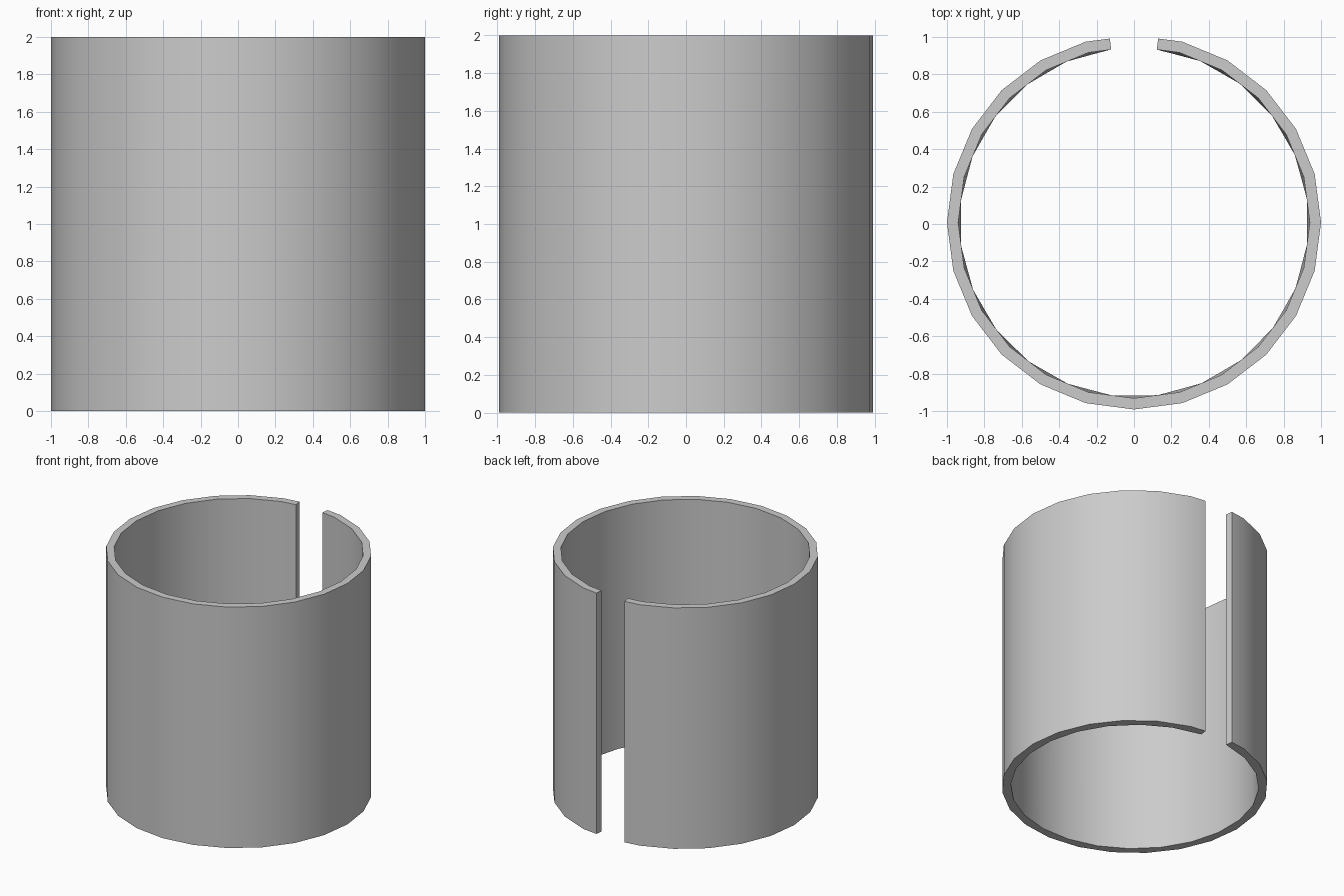
import bpy, bmesh
from math import sin, cos, pi, radians

if "Cube" in bpy.data.objects:
    bpy.data.objects.remove(bpy.data.objects["Cube"])

SIDES, HEIGHT, SHIFT = 24, 2.0, 0.0085
STEP = pi / SIDES                 # half a facet
APOTHEM = cos(STEP)


def ring(bm, radius, z, corner_parity, indices):
    """Open polygon ring; points between corners lie on the flat facet."""
    verts = []
    for i in indices:
        r = radius if i % 2 == corner_parity else radius * APOTHEM
        a = pi / 2 + i * STEP     # angle 0 is the slot at the back
        verts.append(bm.verts.new((r * cos(a), r * sin(a) + SHIFT, z)))
    return verts


bm = bmesh.new()
last = 2 * SIDES - 1
outer_ids = [1] + list(range(2, last, 2)) + [last]
inner_ids = list(range(1, last + 1))

# Outer wall rings, and inner wall rings whose facets are staggered top to bottom
ob, ot = (ring(bm, 1.0, z, 0, outer_ids) for z in (0, HEIGHT))
ib = ring(bm, 0.933, 0, 1, inner_ids)
it = ring(bm, 0.94, HEIGHT, 0, inner_ids)

# Walls
for low, high in ((ob, ot), (ib, it)):
    for j in range(len(low) - 1):
        bm.faces.new((low[j], low[j + 1], high[j + 1], high[j]))

# Flat rims
for outer, inner in ((ob, ib), (ot, it)):
    for j in range(len(outer) - 1):
        a, b = outer_ids[j] - 1, outer_ids[j + 1] - 1
        bm.faces.new([outer[j], outer[j + 1]] + inner[a:b + 1][::-1])

# Slot end faces
for j in (0, -1):
    bm.faces.new((ob[j], ib[j], it[j], ot[j]))

bmesh.ops.recalc_face_normals(bm, faces=bm.faces)
mesh = bpy.data.meshes.new("split_sleeve")
bm.to_mesh(mesh)
bm.free()

sleeve = bpy.data.objects.new("split_sleeve", mesh)
bpy.context.collection.objects.link(sleeve)
bpy.context.view_layer.objects.active = sleeve
sleeve.select_set(True)
bpy.ops.object.shade_smooth_by_angle(angle=radians(30))
